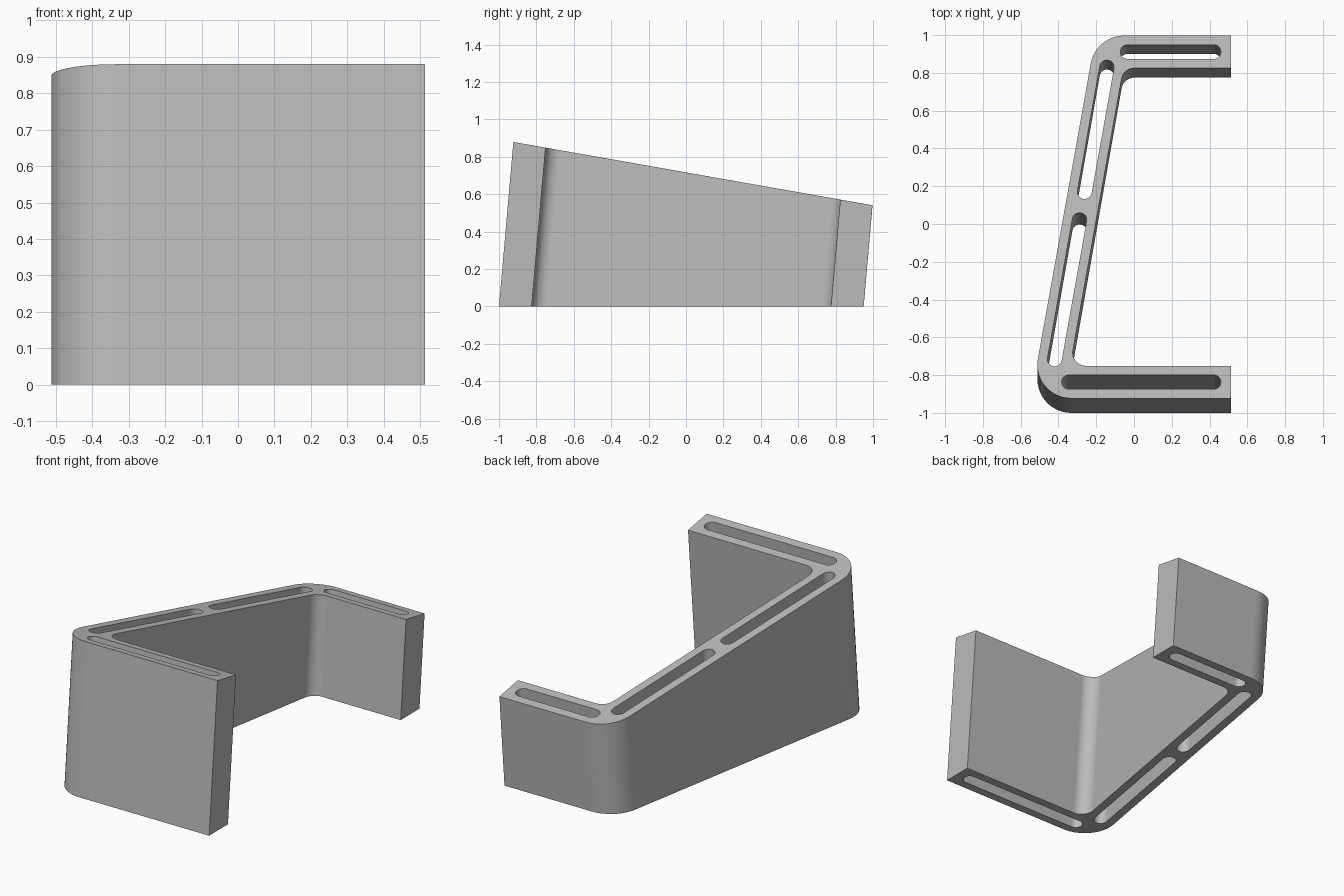
import bpy, bmesh, math
from mathutils import Vector

if "Cube" in bpy.data.objects:
    bpy.data.objects.remove(bpy.data.objects["Cube"], do_unlink=True)

LEAN = math.tan(math.radians(5))     # the uprights lean backwards
SLOPE = math.tan(math.radians(10))   # fall of the top and skew of the spine
FRONT, BACK, END, WALL = -1.0, 0.95, 0.513, 0.175
ROUND = 0.03


def top_z(y):
    return (0.88 - SLOPE * (y + 0.925)) / (1 + SLOPE * LEAN)


def place(p, z):
    return (p[0], p[1] + LEAN * z, z)


def spine_x(y, inset=0.0):
    return -0.37 + SLOPE * y + inset / math.cos(math.radians(10))


def fillet(prev, corner, nxt, r, steps=14):
    """Points of a tangent arc that rounds a corner."""
    c = Vector(corner)
    a, b = (Vector(prev) - c).normalized(), (Vector(nxt) - c).normalized()
    half = a.angle(b) / 2
    centre = c + (a + b).normalized() * (r / math.sin(half))
    u = c + a * (r / math.tan(half)) - centre
    v = c + b * (r / math.tan(half)) - centre
    sweep = u.angle(v)
    return [centre + (u * math.sin(sweep * (1 - i / steps)) + v * math.sin(sweep * i / steps))
            / math.sin(sweep) for i in range(steps + 1)]


def prism(name, outline, low, high):
    """Leaning prism; returns its object, bmesh and the two vertex rings."""
    bm = bmesh.new()
    bottom = [bm.verts.new(place(p, low)) for p in outline]
    top = [bm.verts.new(place(p, top_z(p[1]) + high)) for p in outline]
    n = len(outline)
    bm.faces.new(bottom[::-1])
    bm.faces.new(top)
    for i in range(n):
        j = (i + 1) % n
        bm.faces.new((bottom[i], bottom[j], top[j], top[i]))
    bmesh.ops.recalc_face_normals(bm, faces=bm.faces)
    obj = bpy.data.objects.new(name, bpy.data.meshes.new(name))
    bpy.context.collection.objects.link(obj)
    return obj, bm, bottom, top


def finish(obj, bm):
    bm.normal_update()
    bm.to_mesh(obj.data)
    bm.free()


# Bracket outline: outer side from front to back, then inner side
inner_front, inner_back = FRONT + WALL, BACK - WALL
outer = [(END, FRONT), (spine_x(FRONT), FRONT), (spine_x(BACK), BACK), (END, BACK)]
inner = [(END, inner_back), (spine_x(inner_back, WALL), inner_back),
         (spine_x(inner_front, WALL), inner_front), (END, inner_front)]


def rounded_path(pts, r):
    return [pts[0]] + fillet(*pts[:3], r) + fillet(*pts[1:], r) + [pts[3]]


outer_path, inner_path = rounded_path(outer, 0.18), rounded_path(inner, 0.07)
outline = outer_path + inner_path
bracket, bm, bottom, top = prism("bracket", outline, 0.0, 0.0)

# Soft edges: inner rim, arm ends and the outer rim of the back arm
last_outer, count = len(outer_path) - 1, len(outline)
soft = []
for ring in (bottom, top):
    for i in range(last_outer - 1, count):
        soft.append(bm.edges.get((ring[i], ring[(i + 1) % count])))
for i in (last_outer, last_outer + 1, count - 1):
    soft.append(bm.edges.get((bottom[i], top[i])))
bmesh.ops.bevel(bm, geom=soft, offset=ROUND, offset_type='OFFSET', segments=5,
                profile=0.5, affect='EDGES', clamp_overlap=True)
finish(bracket, bm)


# Long slots that run right through the arms and the spine
def slot_outline(a, b, r=0.038, steps=12):
    a, b = Vector(a), Vector(b)
    base = math.atan2(b.y - a.y, b.x - a.x)
    pts = []
    for c, start in ((b, base - math.pi / 2), (a, base + math.pi / 2)):
        for i in range(steps + 1):
            t = start + math.pi * i / steps
            pts.append((c.x + r * math.cos(t), c.y + r * math.sin(t)))
    return pts


mid = WALL / 2
slots = [((-0.345, FRONT + mid), (0.422, FRONT + mid)),
         ((-0.035, BACK - mid), (0.422, BACK - mid))]
for y0, y1 in ((-0.79, -0.04), (0.11, 0.78)):
    slots.append(((spine_x(y0, mid), y0), (spine_x(y1, mid), y1)))

bpy.context.view_layer.objects.active = bracket
for a, b in slots:
    cutter, cbm, _, _ = prism("slot_cutter", slot_outline(a, b), -0.1, 0.1)
    finish(cutter, cbm)
    cutter.hide_render = True
    cut = bracket.modifiers.new("slot", 'BOOLEAN')
    cut.operation, cut.solver, cut.object = 'DIFFERENCE', 'EXACT', cutter
    bpy.ops.object.modifier_apply(modifier=cut.name)
    bpy.data.objects.remove(cutter, do_unlink=True)

# Plain grey finish
grey = bpy.data.materials.new("plain_grey")
grey.use_nodes = True
colour = (0.5, 0.5, 0.5, 1.0)
grey.diffuse_color = colour
grey.node_tree.nodes["Principled BSDF"].inputs["Base Color"].default_value = colour
bracket.data.materials.clear()
bracket.data.materials.append(grey)

bpy.ops.object.select_all(action='DESELECT')
bracket.select_set(True)
bpy.ops.object.shade_smooth_by_angle(angle=math.radians(30))
weighted = bracket.modifiers.new("even_shading", 'WEIGHTED_NORMAL')
weighted.keep_sharp = True
